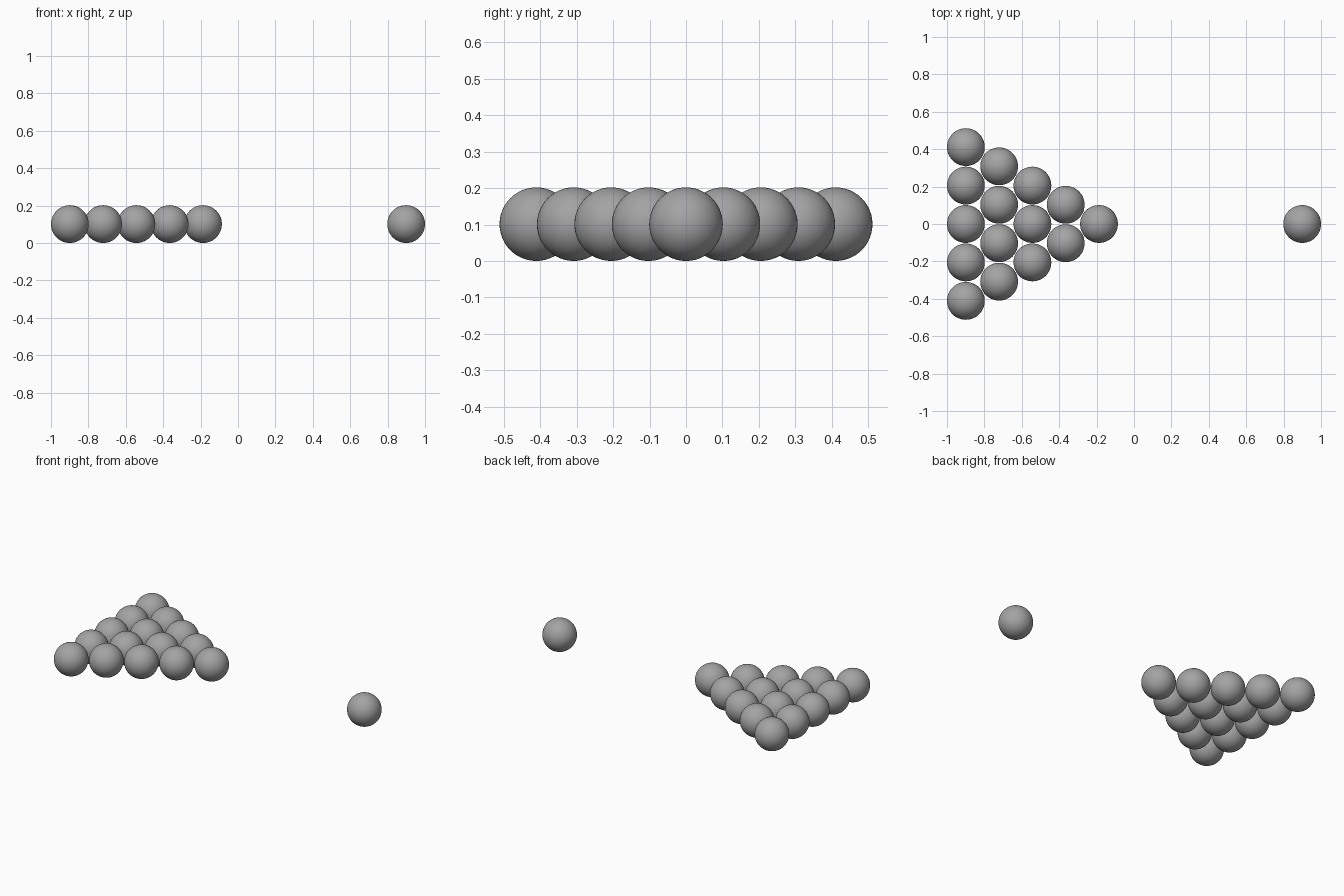
import bpy
import math

if "Cube" in bpy.data.objects:
    bpy.data.objects.remove(bpy.data.objects["Cube"])

R = 0.101           # ball radius
PITCH = 0.2055      # centre-to-centre spacing in the rack
ROWS = 5
ROW_STEP = PITCH * math.sqrt(3) / 2

# Dark grey ball colour
grey = bpy.data.materials.new("dark_grey")
grey.diffuse_color = (0.37, 0.37, 0.37, 1)
grey.use_nodes = True
grey.node_tree.nodes["Principled BSDF"].inputs["Base Color"].default_value = grey.diffuse_color


def ball(name, x, y):
    bpy.ops.mesh.primitive_uv_sphere_add(segments=48, ring_count=24, radius=R, location=(x, y, R))
    obj = bpy.context.object
    obj.name = name
    obj.data.materials.append(grey)
    bpy.ops.object.shade_smooth()


# Triangular rack: apex row points toward +x, widest row at -x
count = 0
for row in range(ROWS):
    in_row = ROWS - row
    for i in range(in_row):
        count += 1
        ball(f"rack_ball_{count:02d}", -1 + R + row * ROW_STEP, (i - (in_row - 1) / 2) * PITCH)

# Lone ball facing the rack
ball("cue_ball", 1 - R, 0)
